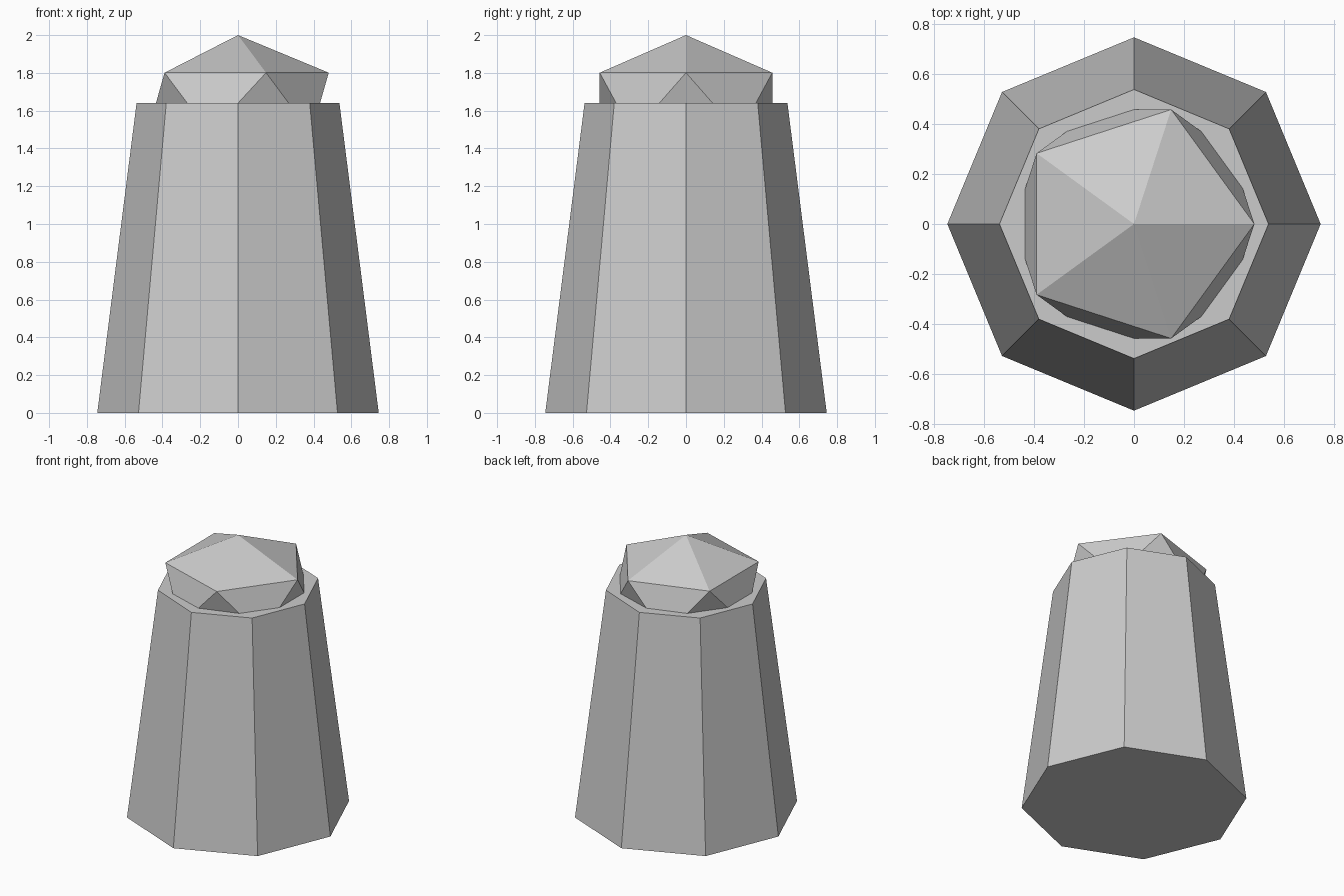
import bpy

cube = bpy.data.objects.get("Cube")
if cube:
    bpy.data.objects.remove(cube, do_unlink=True)

# Single plain grey
grey = bpy.data.materials.new("light_grey")
grey.use_nodes = True
colour = (0.6, 0.6, 0.6, 1)
grey.diffuse_color = colour
grey.node_tree.nodes["Principled BSDF"].inputs["Base Color"].default_value = colour

BODY_HEIGHT = 1.64
TOP_RADIUS = 0.537


def finish(name):
    obj = bpy.context.object
    obj.name = name
    obj.data.materials.append(grey)
    bpy.ops.object.transform_apply(location=False, rotation=False, scale=True)
    bpy.ops.object.shade_flat()
    return obj


# Tapered eight-sided body
bpy.ops.mesh.primitive_cone_add(vertices=8, radius1=0.745, radius2=TOP_RADIUS,
                                depth=BODY_HEIGHT, location=(0, 0, BODY_HEIGHT / 2))
finish("tapered_body")

# Squashed faceted cap, half sunk into the body
bpy.ops.mesh.primitive_ico_sphere_add(subdivisions=1, radius=1,
                                      location=(0, 0, BODY_HEIGHT))
bpy.context.object.scale = (TOP_RADIUS, TOP_RADIUS, 2 - BODY_HEIGHT)
finish("faceted_cap")
